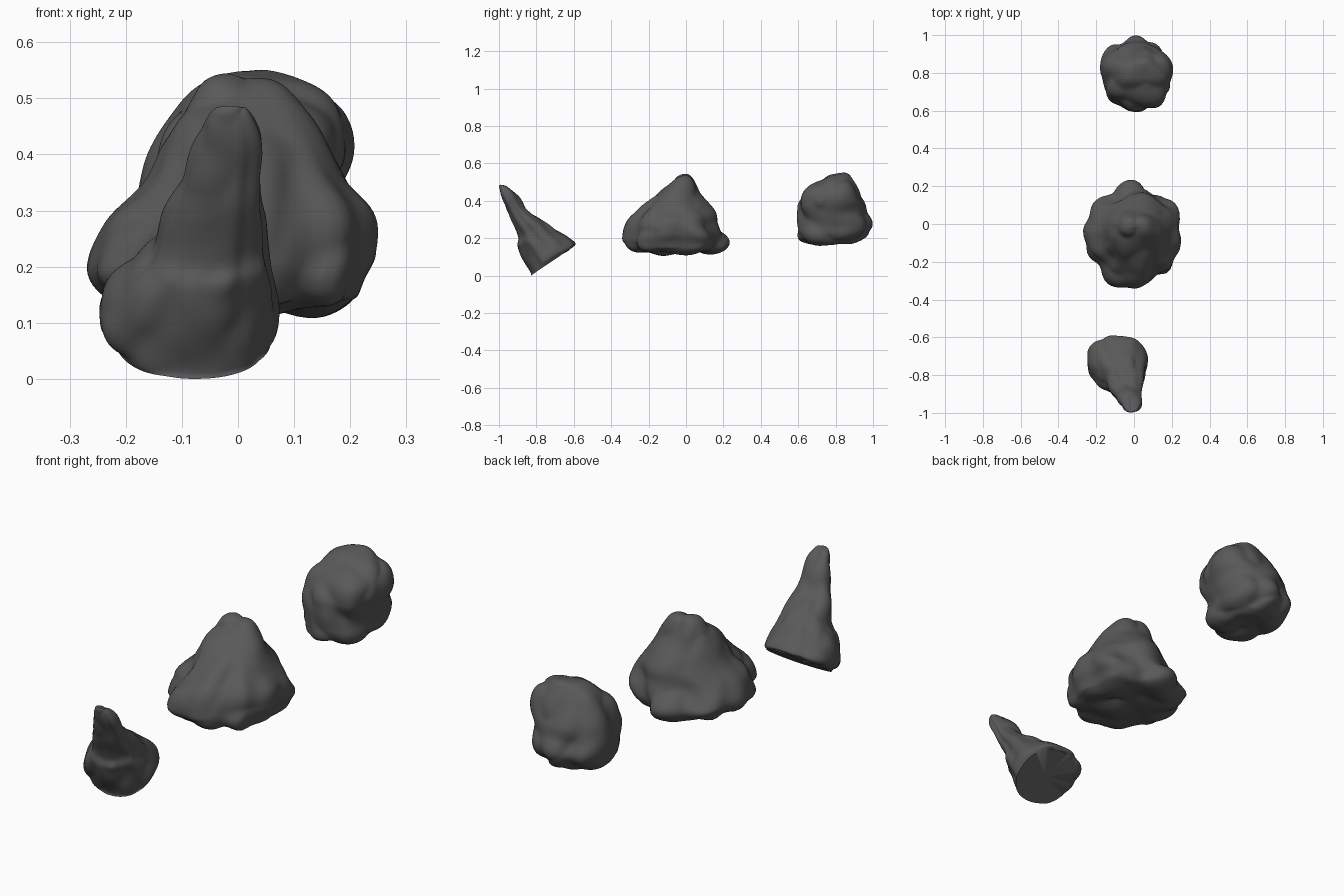
import bpy, bmesh, math
from mathutils import Vector, noise

if "Cube" in bpy.data.objects:
    bpy.data.objects.remove(bpy.data.objects["Cube"])

SEG, SUB = 72, 6

stone = bpy.data.materials.new("dark_stone")
stone.diffuse_color = (0.1, 0.1, 0.1, 1)
stone.use_nodes = True
stone.node_tree.nodes["Principled BSDF"].inputs["Base Color"].default_value = stone.diffuse_color


def catmull(a, b, c, d, t):
    return 0.5 * (2 * b + (c - a) * t + (2 * a - 5 * b + 4 * c - d) * t * t
                  + (3 * b - a - 3 * c + d) * t ** 3)


def rock(name, rings, grooves, rough, scale, seed, power=2.3, flat_base=False):
    """Loft rings (front y, z, back y, z, x min, x max), then carve and roughen.
    Grooves are (angle, width in degrees, depth, lowest, highest fraction)."""
    n = len(rings)
    rows = []
    for i in range(n - 1):
        q = [rings[max(0, min(n - 1, i + k))] for k in (-1, 0, 1, 2)]
        for s in range(SUB):
            rows.append([catmull(*v, s / SUB) for v in zip(*q)])
    rows.append(rings[-1])

    bm = bmesh.new()
    loops = []
    for r, (yl, zl, yh, zh, xl, xh) in enumerate(rows):
        f = r / (len(rows) - 1)
        c = Vector(((xl + xh) / 2, (yl + yh) / 2, (zl + zh) / 2))
        u = Vector(((xh - xl) / 2, 0, 0))
        v = Vector((0, (yh - yl) / 2, (zh - zl) / 2))
        loop = []
        for s in range(SEG):
            a = math.tau * s / SEG
            ca, sa = math.cos(a), math.sin(a)
            k = (abs(ca) ** power + abs(sa) ** power) ** (-1 / power)
            for ang, wid, dep, lo, hi in grooves:
                da = (math.degrees(a) - ang + 180) % 360 - 180
                mid, half = (lo + hi) / 2, (hi - lo) / 2
                k -= dep * math.exp(-(da / wid) ** 2 - ((f - mid) / half) ** 4)
            loop.append(bm.verts.new(c + u * ca * k + v * sa * k))
        loops.append(loop)
    for a, b in zip(loops, loops[1:]):
        for s in range(SEG):
            t = (s + 1) % SEG
            bm.faces.new((a[s], a[t], b[t], b[s]))
    caps = []
    for loop in (loops[0], loops[-1]):
        caps.append(bm.verts.new(sum((v.co for v in loop), Vector()) / SEG))
        for s in range(SEG):
            bm.faces.new((loop[s], loop[(s + 1) % SEG], caps[-1]))
    bmesh.ops.recalc_face_normals(bm, faces=bm.faces)
    bm.normal_update()

    # Billowed noise: rounded swellings parted by narrow creases
    keep = set(loops[0] + caps[:1]) if flat_base else set()
    free = [v for v in bm.verts if v not in keep]
    offset = Vector((seed, seed * 1.7, seed * 0.3))
    moves = []
    for v in free:
        p = v.co * scale + offset
        d = abs(noise.noise(p)) * 1.6 - 0.42 + 0.12 * noise.noise(p * 2.5)
        moves.append(v.normal * d * rough)
    for v, m in zip(free, moves):
        v.co += m
    bmesh.ops.smooth_vert(bm, verts=free, factor=0.5,
                          use_axis_x=True, use_axis_y=True, use_axis_z=True)
    me = bpy.data.meshes.new(name)
    bm.to_mesh(me)
    bm.free()
    ob = bpy.data.objects.new(name, me)
    bpy.context.collection.objects.link(ob)
    me.materials.append(stone)
    bpy.ops.object.select_all(action='DESELECT')
    ob.select_set(True)
    bpy.context.view_layer.objects.active = ob
    bpy.ops.object.shade_smooth_by_angle(angle=math.radians(50))


def level(z, y0, y1, x0, x1):
    return (y0, z, y1, z, x0, x1)


# Leaning pointed shard with a slanted flat base
rock("front_shard", [
    (-0.83, 0.00, -0.60, 0.155, -0.22, 0.06),
    (-0.845, 0.035, -0.592, 0.175, -0.25, 0.075),
    (-0.875, 0.09, -0.64, 0.215, -0.24, 0.07),
    (-0.905, 0.16, -0.70, 0.25, -0.19, 0.06),
    (-0.90, 0.21, -0.755, 0.29, -0.145, 0.05),
    (-0.94, 0.30, -0.84, 0.345, -0.115, 0.045),
    (-0.975, 0.39, -0.895, 0.42, -0.08, 0.042),
    (-1.00, 0.46, -0.945, 0.47, -0.058, 0.025),
    (-0.997, 0.488, -0.97, 0.485, -0.04, 0.015),
], [(-50, 12, 0.10, 0.15, 0.9), (-110, 10, 0.06, 0.0, 0.5), (-5, 10, 0.07, 0.2, 0.9),
    (45, 12, 0.07, 0.1, 0.8), (125, 12, 0.07, 0.1, 0.8), (200, 10, 0.08, 0.3, 0.9),
    (-35, 7, 0.05, 0.0, 0.5)],
    0.012, 9, 3.1, 2.3, True)

# Wide mound-shaped boulder with lobed foot
rock("middle_boulder", [
    level(0.125, -0.08, 0.04, -0.06, 0.07),
    level(0.118, -0.20, 0.12, -0.15, 0.16),
    level(0.135, -0.30, 0.20, -0.22, 0.22),
    level(0.175, -0.345, 0.235, -0.262, 0.24),
    level(0.22, -0.335, 0.215, -0.262, 0.26),
    level(0.28, -0.31, 0.16, -0.235, 0.255),
    level(0.34, -0.265, 0.14, -0.175, 0.215),
    level(0.42, -0.185, 0.09, -0.14, 0.155),
    level(0.48, -0.11, 0.065, -0.105, 0.11),
    level(0.525, -0.06, 0.04, -0.065, 0.065),
    level(0.545, -0.02, 0.015, -0.02, 0.02),
], [(62, 16, 0.2, 0.1, 0.5), (118, 16, 0.2, 0.1, 0.5), (-58, 12, 0.13, 0.1, 0.7),
    (-140, 14, 0.15, 0.1, 0.7), (-100, 8, 0.06, 0.1, 0.6), (8, 10, 0.07, 0.1, 0.5),
    (160, 10, 0.08, 0.1, 0.6), (-30, 10, 0.07, 0.1, 0.7)],
    0.03, 5.5, 7.4)

# Rounded boulder with a low knob at the back
rock("rear_boulder", [
    level(0.17, 0.75, 0.85, -0.04, 0.05),
    level(0.167, 0.69, 0.89, -0.09, 0.10),
    level(0.185, 0.615, 0.94, -0.135, 0.14),
    level(0.22, 0.592, 0.985, -0.16, 0.16),
    level(0.27, 0.592, 0.998, -0.17, 0.16),
    level(0.33, 0.593, 0.965, -0.17, 0.175),
    level(0.39, 0.603, 0.955, -0.162, 0.2),
    level(0.45, 0.635, 0.93, -0.14, 0.2),
    level(0.50, 0.695, 0.905, -0.10, 0.175),
    level(0.54, 0.76, 0.875, -0.04, 0.11),
    level(0.552, 0.81, 0.85, 0.0, 0.05),
], [(62, 15, 0.14, 0.2, 0.5), (118, 15, 0.14, 0.2, 0.5), (-60, 12, 0.06, 0.1, 0.6),
    (-120, 12, 0.07, 0.1, 0.8), (0, 14, 0.07, 0.1, 0.5), (190, 12, 0.06, 0.3, 0.8)],
    0.028, 6, 12.6)
